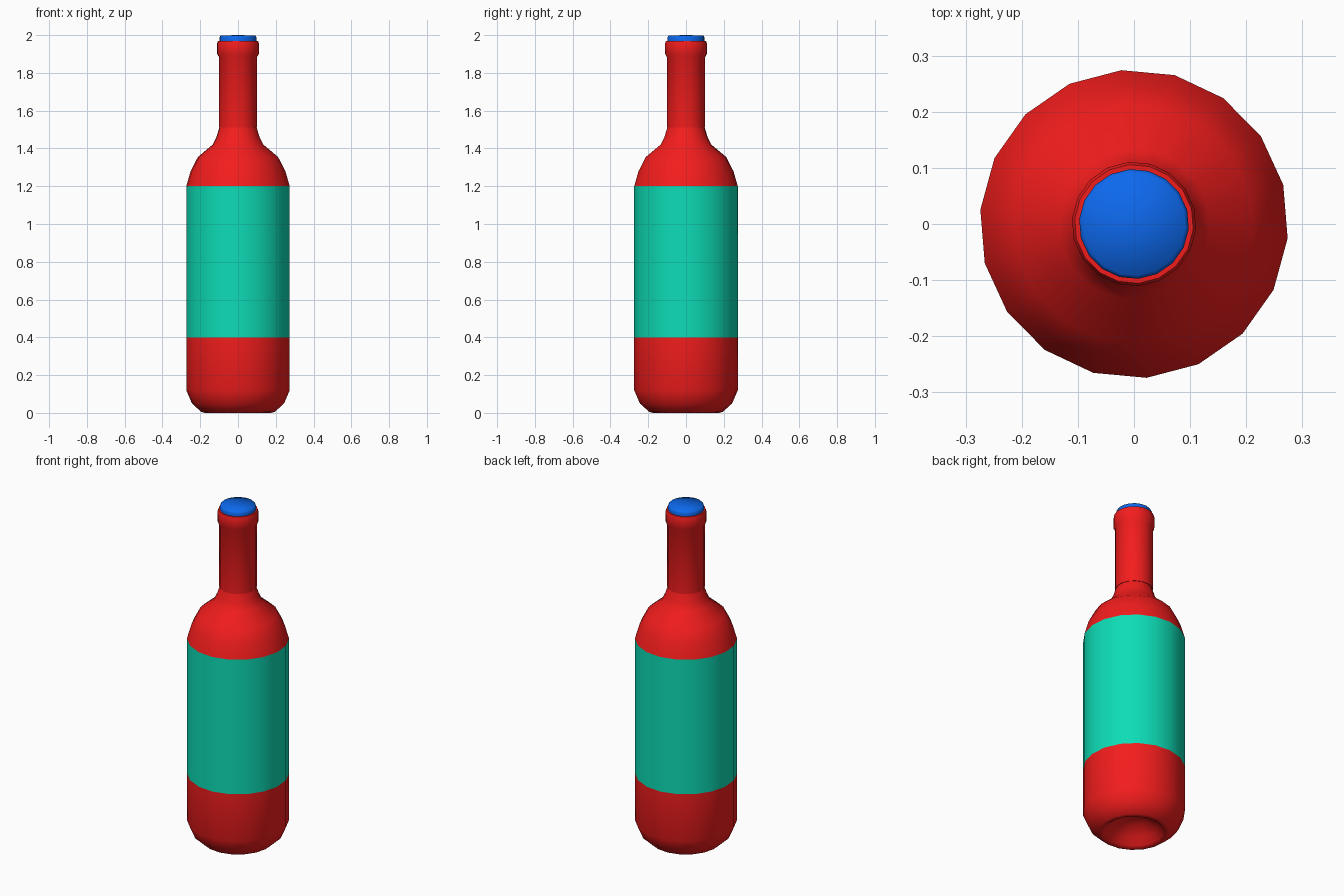
import bpy, bmesh
from math import sin, cos, radians, tau

if "Cube" in bpy.data.objects:
    bpy.data.objects.remove(bpy.data.objects["Cube"])

SIDES = 18
TURN = radians(14.7)


def material(name, rgb):
    m = bpy.data.materials.new(name)
    m.diffuse_color = (*rgb, 1)
    m.use_nodes = True
    m.node_tree.nodes["Principled BSDF"].inputs["Base Color"].default_value = m.diffuse_color
    return m


def lathe(name, profile, mat, angle=40):
    """Revolve (radius, height) points, listed bottom to top on the outside."""
    bm = bmesh.new()
    rings = []
    for r, z in profile:
        if r == 0:
            rings.append([bm.verts.new((0, 0, z))] * SIDES)
        else:
            rings.append([bm.verts.new((r * cos(TURN + tau * i / SIDES),
                                        r * sin(TURN + tau * i / SIDES), z))
                          for i in range(SIDES)])
    for low, high in zip(rings, rings[1:]):
        for i in range(SIDES):
            j = (i + 1) % SIDES
            corners = [low[i], low[j], high[j], high[i]]
            bm.faces.new(list(dict.fromkeys(corners)))
    mesh = bpy.data.meshes.new(name)
    bm.to_mesh(mesh)
    bm.free()
    mesh.materials.append(mat)
    ob = bpy.data.objects.new(name, mesh)
    bpy.context.collection.objects.link(ob)
    bpy.ops.object.select_all(action='DESELECT')
    ob.select_set(True)
    bpy.context.view_layer.objects.active = ob
    bpy.ops.object.shade_smooth_by_angle(angle=radians(angle))


red = material("red_glass", (0.9, 0.012, 0.012))
teal = material("teal_label", (0.004, 0.72, 0.47))
blue = material("blue_cap", (0.004, 0.14, 0.85))

# Lower body with the hollow punt underneath
lathe("bottle_base", [(0, 0.10), (0.07, 0.085), (0.13, 0.045), (0.16, 0.01),
                      (0.175, 0), (0.195, 0.005), (0.245, 0.05),
                      (0.275, 0.12), (0.275, 0.4)], red, 60)

# Label band flush with the glass
lathe("label", [(0.275, 0.4), (0.275, 1.2)], teal)

# Shoulder curving in to the neck
lathe("shoulder", [(0.275, 1.2), (0.252, 1.28), (0.213, 1.355),
                   (0.135, 1.42), (0.115, 1.46), (0.099, 1.51)], red, 60)

# Neck sleeve and raised collar
lathe("neck", [(0.099, 1.51), (0.102, 1.51), (0.102, 1.885), (0.111, 1.9),
               (0.111, 1.955), (0.106, 1.97), (0.095, 1.97)], red)

# Cap on the mouth
lathe("cap", [(0.098, 1.965), (0.098, 1.988), (0.092, 1.998), (0, 2.0)], blue, 60)
